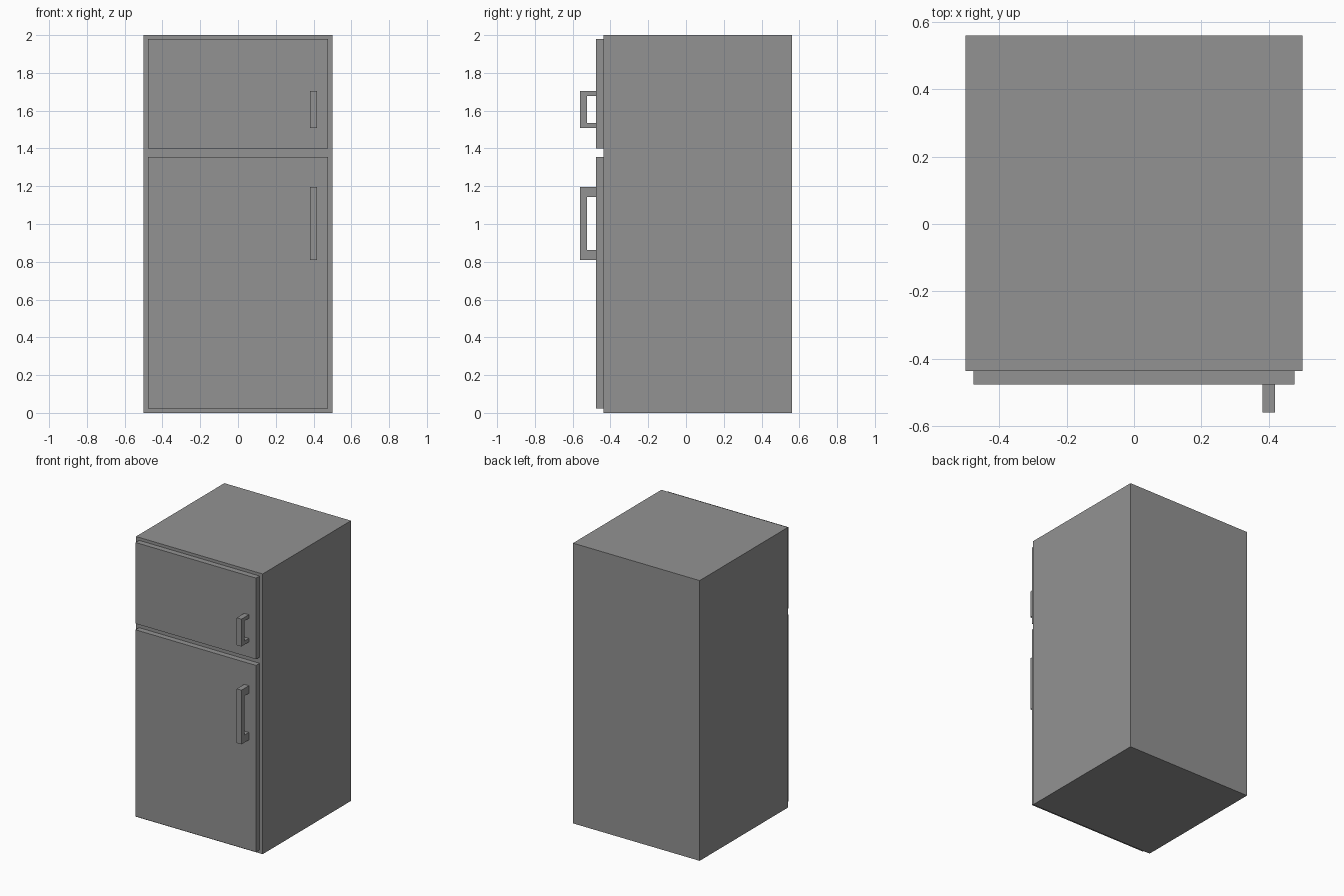
import bpy
import bmesh

if "Cube" in bpy.data.objects:
    bpy.data.objects.remove(bpy.data.objects["Cube"])

grey = bpy.data.materials.new("appliance_grey")
grey.diffuse_color = (0.29, 0.29, 0.29, 1)
grey.use_nodes = True
grey.node_tree.nodes["Principled BSDF"].inputs["Base Color"].default_value = grey.diffuse_color


def finish(name, bm):
    bmesh.ops.recalc_face_normals(bm, faces=bm.faces)
    mesh = bpy.data.meshes.new(name)
    bm.to_mesh(mesh)
    bm.free()
    mesh.materials.append(grey)
    obj = bpy.data.objects.new(name, mesh)
    bpy.context.collection.objects.link(obj)


def box(name, lo, hi):
    bm = bmesh.new()
    bmesh.ops.create_cube(bm, size=1)
    for v in bm.verts:
        v.co = [(a + b) / 2 + c * (b - a) for a, b, c in zip(lo, hi, v.co)]
    finish(name, bm)


def handle(name, z0, z1, foot):
    # C-shaped side profile, extruded across x
    back, grip, front = -0.476, -0.523, -0.56
    profile = [(back, z0), (front, z0), (front, z1), (back, z1),
               (back, z1 - foot), (grip, z1 - foot),
               (grip, z0 + foot), (back, z0 + foot)]
    bm = bmesh.new()
    face = bm.faces.new([bm.verts.new((0.382, y, z)) for y, z in profile])
    ext = bmesh.ops.extrude_face_region(bm, geom=[face])
    moved = [g for g in ext["geom"] if isinstance(g, bmesh.types.BMVert)]
    bmesh.ops.translate(bm, verts=moved, vec=(0.037, 0, 0))
    finish(name, bm)


# Cabinet
box("cabinet", (-0.5, -0.436, 0), (0.5, 0.56, 2))

# Doors
box("fridge_door", (-0.476, -0.476, 0.024), (0.476, -0.436, 1.356))
box("freezer_door", (-0.476, -0.476, 1.40), (0.476, -0.436, 1.979))

# Door handles
handle("fridge_handle", 0.809, 1.196, 0.054)
handle("freezer_handle", 1.508, 1.703, 0.026)
